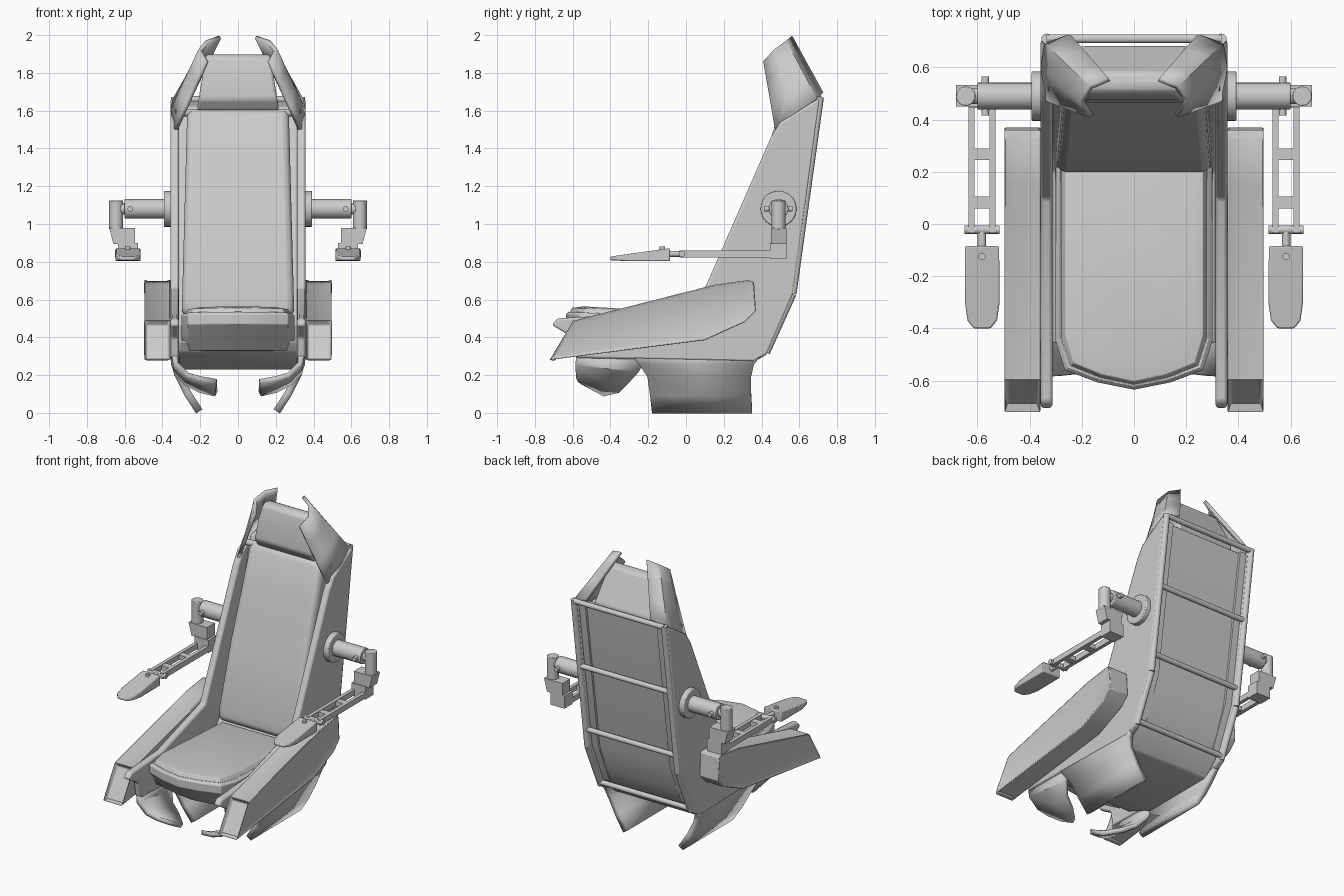
import bpy, bmesh
from mathutils import Vector

if "Cube" in bpy.data.objects:
    bpy.data.objects.remove(bpy.data.objects["Cube"])


def finish(name, bm, mirror=False, bevel=0, seg=2, solid=0):
    """Turn a bmesh in world coordinates into an object with modifiers."""
    bmesh.ops.recalc_face_normals(bm, faces=bm.faces)
    me = bpy.data.meshes.new(name)
    bm.to_mesh(me)
    bm.free()
    ob = bpy.data.objects.new(name, me)
    bpy.context.collection.objects.link(ob)
    if solid:
        m = ob.modifiers.new("thickness", 'SOLIDIFY')
        m.thickness, m.offset = solid, 0
    if bevel:
        m = ob.modifiers.new("bevel", 'BEVEL')
        m.width, m.segments, m.limit_method = bevel, seg, 'ANGLE'
    if mirror:
        m = ob.modifiers.new("mirror", 'MIRROR')
        m.use_mirror_merge = False
    return ob


def loft(rows, closed=False):
    """Skin rows of points; closed rows are rings that also get end caps."""
    bm = bmesh.new()
    vs = [[bm.verts.new(p) for p in r] for r in rows]
    n = len(rows[0])
    for a, b in zip(vs, vs[1:]):
        for i in range(n if closed else n - 1):
            j = (i + 1) % n
            bm.faces.new((a[i], a[j], b[j], b[i]))
    if closed:
        bm.faces.new(vs[0])
        bm.faces.new(vs[-1])
    return bm


def prism(profile, x0, x1, taper=lambda z: 1):
    """Extrude a (y, z) profile along x, with optional width change by height."""
    return loft([[(x * taper(z), y, z) for y, z in profile] for x in (x0, x1)], True)


def box(x0, x1, y0, y1, z0, z1):
    return prism([(y0, z0), (y1, z0), (y1, z1), (y0, z1)], x0, x1)


def rods(paths, r, n=16):
    """Cylinders along each consecutive pair of points, in one bmesh."""
    bm = bmesh.new()
    for path in paths:
        for a, b in zip(path, path[1:]):
            a, b = Vector(a), Vector(b)
            d = b - a
            mat = d.to_track_quat('Z', 'Y').to_matrix().to_4x4()
            mat.translation = (a + b) / 2
            bmesh.ops.create_cone(bm, cap_ends=True, segments=n, radius1=r,
                                  radius2=r, depth=d.length, matrix=mat)
    return bm


# Side panels running from the seat front to the head wings
finish("side_panel", prism(
    [(-.58, .29), (.36, .27), (.43, .31), (.57, .63), (.71, 1.67), (.5, 1.54),
     (.45, 1.46), (.1, .66), (-.35, .52), (-.68, .5), (-.71, .465), (-.6, .4)],
    .312, .358), True, .012)

# Curved head wings wrapping round the headrest
low = [(.328, .475, 1.5), (.348, .6, 1.6), (.335, .69, 1.66), (.24, .72, 1.69)]
top = [(.165, .415, 1.86), (.2, .47, 1.92), (.165, .525, 1.965), (.095, .555, 1.99)]
rows = [[Vector(a).lerp(Vector(b), t) for a, b in zip(low, top)] for t in (0, .35, .7, 1)]
finish("head_wing", loft(rows), True, solid=.022)

# Curved legs below the side panels
leg = [(.337, .33, -.3, .42), (.335, .26, -.25, .36), (.315, .2, -.205, .345),
       (.265, .1, -.19, .345), (.205, .008, -.18, .35)]
finish("leg", loft([[(x, a, z), (x, (a + b) / 2, z), (x, b, z)] for x, z, a, b in leg]),
       True, solid=.04)

# Inward curling toes in front of the legs
toe = [((.335, -.58, .31), (.335, -.2, .31)), ((.33, -.585, .26), (.33, -.25, .22)),
       ((.27, -.58, .2), (.275, -.31, .16)), ((.2, -.57, .18), (.2, -.35, .12)),
       ((.115, -.55, .165), (.115, -.43, .1))]
finish("toe", loft([[Vector(a), (Vector(a) + Vector(b)) / 2, Vector(b)] for a, b in toe]),
       True, solid=.03)

# Shell under and behind the cushions
finish("seat_shell", prism(
    [(-.46, .38), (-.42, .32), (-.2, .23), (.3, .23), (.4, .32), (.47, .46), (.535, .64),
     (.675, 1.64), (.58, 1.62), (.3, .6), (.2, .46)], -.315, .315), bevel=.01)

# Seat cushion with a bowed front and inset top
half = [(.3, .22), (.3, -.45), (.265, -.56), (.14, -.607)]
outline = half + [(0, -.635)] + [(-x, y) for x, y in half[::-1]]
rings = []
for z, sx, sy in ((.33, .95, .78), (.38, .99, .86), (.47, 1, 1), (.52, 1, 1),
                  (.535, .95, .98), (.53, .93, .97), (.555, .88, .95), (.562, .75, .85)):
    rings.append([(x * sx, y * sy, z - .05 * (y + .6)) for x, y in outline])
finish("seat_cushion", loft(rings, True), bevel=.006)

# Backrest cushion, narrower at the top
finish("back_cushion", prism(
    [(.2, .52), (.2, .6), (.31, 1.02), (.42, 1.36), (.485, 1.57), (.515, 1.615),
     (.62, 1.6), (.36, .5)], -.3, .3, lambda z: 1.04 - .09 * z), bevel=.035, seg=3)

# Headrest
finish("headrest", prism(
    [(.51, 1.6), (.465, 1.66), (.475, 1.8), (.5, 1.885), (.53, 1.9), (.58, 1.89),
     (.685, 1.67), (.66, 1.6)], -.215, .215, lambda z: 1 - .75 * (z - 1.62)),
    bevel=.015)
finish("headrest_link", rods([[(-.33, .53, 1.59), (.33, .53, 1.59)]], .02))

# Rear tube frame
rail = [(.335, .71, 1.67), (.335, .565, .63), (.335, .425, .32)]
finish("rear_rail", rods([rail], .02), True)
bars = [(.71, 1.66), (.645, 1.2), (.58, .75), (.435, .34)]
finish("rear_crossbar", rods([[(-.335, y, z), (.335, y, z)] for y, z in bars], .017))
finish("rear_strip", prism([(.675, 1.64), (.69, 1.64), (.55, .64), (.43, .36), (.415, .36),
                            (.535, .64)], .265, .315), True)

# Side boxes with recessed faces
bm = prism([(-.725, .28), (-.6, .49), (.15, .68), (.33, .705), (.36, .695), (.37, .54),
            (.31, .48), (.1, .385)], .358, .498)
bm.normal_update()
bmesh.ops.recalc_face_normals(bm, faces=bm.faces)
outer = [f for f in bm.faces if f.normal.x > .9]
front = [f for f in bm.faces if f.normal.y < -.7]
upper = [f for f in bm.faces if f.normal.z > .8]
bmesh.ops.inset_region(bm, faces=outer, thickness=.028, depth=-.008)
bmesh.ops.inset_region(bm, faces=front, thickness=.02, depth=-.03)
bmesh.ops.inset_region(bm, faces=upper, thickness=.02, depth=-.006)
finish("side_box", bm, True, .006)

# Arm mount: hub, sleeve, swivel and bolts
Y, Z = .49, 1.08
finish("arm_hub", rods([[(.34, Y, Z), (.393, Y, Z)]], .095, 32), True, .006)
finish("arm_sleeve", rods([[(.38, Y, Z), (.6, Y, Z)]], .052, 24), True, .004)
finish("arm_neck", rods([[(.59, Y, Z), (.645, Y, Z)]], .03), True)
finish("arm_swivel", rods([[(.645, Y, .97), (.645, Y, 1.125)]], .037, 24), True, .004)
finish("arm_bolt", rods([[(.57, Y - .075, Z), (.57, Y + .075, Z)]], .015), True)
elbow = [(.682, .98), (.545, .98), (.545, .895), (.66, .895)]
finish("elbow_block", loft([[(x, y, z) for x, z in elbow] for y in (.45, .532)], True), True)
finish("elbow_foot", box(.53, .635, .445, .532, .815, .9), True)

# Ladder-like forearm
for i, x in enumerate((.53, .611)):
    finish(f"forearm_rail_{i}", box(x, x + .024, -.035, .46, .823, .86), True)
for i, y in enumerate((.245, .06)):
    finish(f"forearm_rung_{i}", box(.535, .63, y, y + .045, .826, .857), True)
finish("wrist_pin", rods([[(.515, -.022, .842), (.65, -.022, .842)]], .017), True)
finish("wrist_neck", rods([[(.583, -.02, .842), (.583, -.1, .842)]], .016), True)

# Hand pad with a rounded tip, thinner toward the front
pad = [(.517, -.085), (.515, -.3), (.525, -.37), (.55, -.4), (.615, -.4), (.638, -.37),
       (.648, -.3), (.648, -.085)]
finish("hand_pad", loft([[(x, y, .803 + (.005 if y < -.3 else 0)) for x, y in pad],
                         [(x, y, .872 + .14 * (y + .085)) for x, y in pad]], True), True, .006)
finish("pad_bolt", rods([[(.583, -.125, .84), (.583, -.125, .88)]], .014), True)

# Smooth shading with sharp edges kept
bpy.ops.object.select_all(action='SELECT')
bpy.context.view_layer.objects.active = bpy.context.selected_objects[0]
bpy.ops.object.shade_smooth_by_angle(angle=.6)
